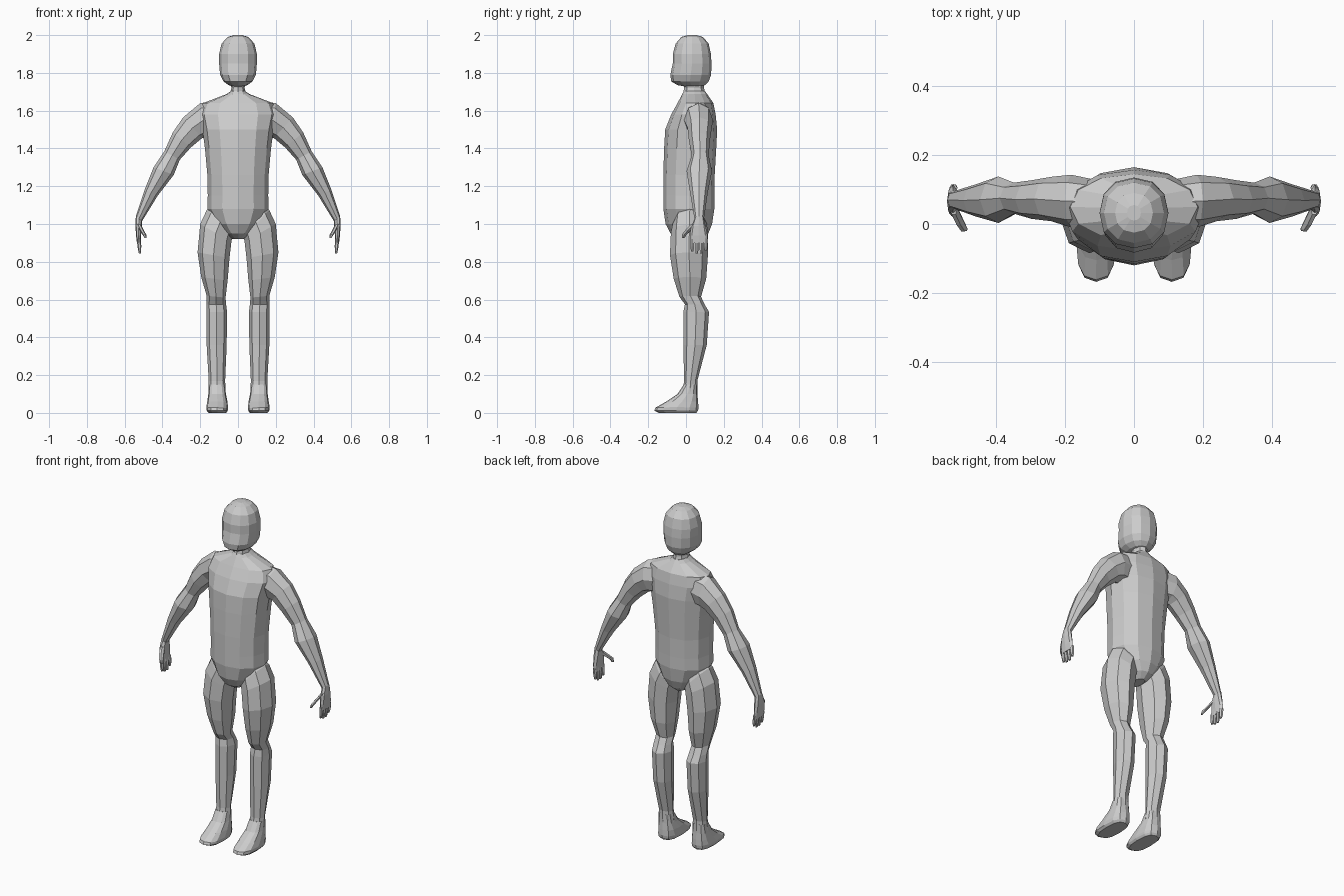
import bpy, bmesh
from math import sin, cos, pi
from mathutils import Vector


def loft(name, rings, sides=8, square=1.0, mirror=False):
    """Skin closed rings. Each ring is (x1, z1, x2, z2, y_front, y_back)."""
    bm = bmesh.new()
    loops = []
    for x1, z1, x2, z2, y0, y1 in rings:
        c = Vector(((x1 + x2) / 2, (y0 + y1) / 2, (z1 + z2) / 2))
        u = Vector(((x1 - x2) / 2, 0, (z1 - z2) / 2))
        v = Vector((0, (y1 - y0) / 2, 0))
        loop = []
        for i in range(sides):
            a = 2 * pi * i / sides
            p, q = [(1 if t > 0 else -1) * abs(t) ** square for t in (cos(a), sin(a))]
            loop.append(bm.verts.new(c + u * p + v * q))
        loops.append(loop)
    for a, b in zip(loops, loops[1:]):
        for i in range(sides):
            j = (i + 1) % sides
            bm.faces.new((a[i], a[j], b[j], b[i]))
    bm.faces.new(loops[0])
    bm.faces.new(loops[-1])
    bmesh.ops.recalc_face_normals(bm, faces=bm.faces)
    me = bpy.data.meshes.new(name)
    bm.to_mesh(me)
    bm.free()
    ob = bpy.data.objects.new(name, me)
    bpy.context.collection.objects.link(ob)
    if mirror:
        ob.modifiers.new("mirror", 'MIRROR')
    return ob


def centred(rows):
    """Level rings about x = 0 from (half_width, z, y_front, y_back)."""
    return [(w, z, -w, z, y0, y1) for w, z, y0, y1 in rows]


# head
loft("head", centred([
    (.02, 2.0, .01, .055), (.055, 1.99, -.025, .09), (.087, 1.955, -.055, .12),
    (.1, 1.9, -.07, .132), (.1, 1.85, -.07, .135), (.095, 1.79, -.083, .133),
    (.077, 1.755, -.078, .12), (.05, 1.735, -.045, .1), (.02, 1.727, 0, .07)]),
    sides=12, square=.9)

# neck
loft("neck", centred([
    (.042, 1.76, -.015, .095), (.035, 1.72, -.01, .095), (.05, 1.66, -.02, .11)]))

# torso, from collar to crotch
loft("torso", centred([
    (.037, 1.705, -.01, .1), (.06, 1.688, -.02, .112), (.185, 1.64, -.045, .145),
    (.205, 1.58, -.078, .157), (.188, 1.5, -.11, .165), (.175, 1.4, -.116, .16),
    (.162, 1.26, -.12, .152), (.16, 1.15, -.12, .15), (.162, 1.08, -.12, .15),
    (.12, 1.0, -.108, .138), (.07, .95, -.082, .118), (.03, .92, -.03, .08)]),
    sides=12, square=.95)

# arms, shoulder to wrist (outer edge, inner edge, depth)
loft("arms", [
    (.12, 1.65, .12, 1.46, .0, .13), (.2, 1.64, .165, 1.46, -.01, .143),
    (.29, 1.565, .19, 1.455, .008, .137), (.345, 1.485, .25, 1.405, .015, .127),
    (.39, 1.385, .308, 1.34, .03, .12), (.447, 1.3, .34, 1.26, .003, .138),
    (.495, 1.18, .425, 1.15, .022, .115), (.541, 1.04, .508, 1.015, .045, .095)],
    mirror=True)

# hands: palm, fingers and thumb
loft("palms", [
    (.541, 1.04, .508, 1.015, .045, .095), (.543, .99, .509, .985, .028, .104),
    (.54, .94, .513, .94, .02, .114), (.535, .9, .514, .9, .022, .116)],
    square=.8, mirror=True)
for k, tip in enumerate((.855, .845, .845, .86)):
    y = .033 + .024 * k
    loft("fingers_%d" % (k + 1), [
        (.536, .92, .513, .92, y - .012, y + .012),
        (.532, .88, .512, .88, y - .011, y + .011),
        (.525, tip, .514, tip, y - .008, y + .008)], sides=6, mirror=True)
loft("thumbs", [
    (.535, 1.0, .512, .995, .025, .065), (.521, .97, .498, .965, -.005, .033),
    (.507, .945, .486, .945, -.023, .006), (.494, .925, .483, .925, -.022, -.007)],
    sides=6, mirror=True)

# legs, hip to ankle
loft("legs", [
    (.13, 1.1, .03, .99, -.05, .09), (.165, 1.075, .03, .93, -.07, .11),
    (.2, 1.0, .035, .905, -.08, .117), (.214, .85, .045, .82, -.085, .116),
    (.195, .72, .055, .7, -.065, .107), (.166, .62, .066, .61, -.035, .08),
    (.168, .575, .063, .575, -.006, .098), (.168, .535, .058, .535, -.014, .122),
    (.166, .36, .06, .36, -.014, .11), (.155, .17, .068, .17, -.01, .06),
    (.155, .1, .065, .1, -.02, .06)], mirror=True)

# feet, ankle to sole
loft("feet", [
    (.153, .15, .07, .15, -.012, .058), (.157, .1, .064, .1, -.045, .06),
    (.163, .06, .056, .06, -.105, .064), (.168, .03, .052, .025, -.162, .066),
    (.166, .012, .054, .012, -.168, .064), (.155, 0, .062, 0, -.145, .055)],
    sides=12, square=.75, mirror=True)
